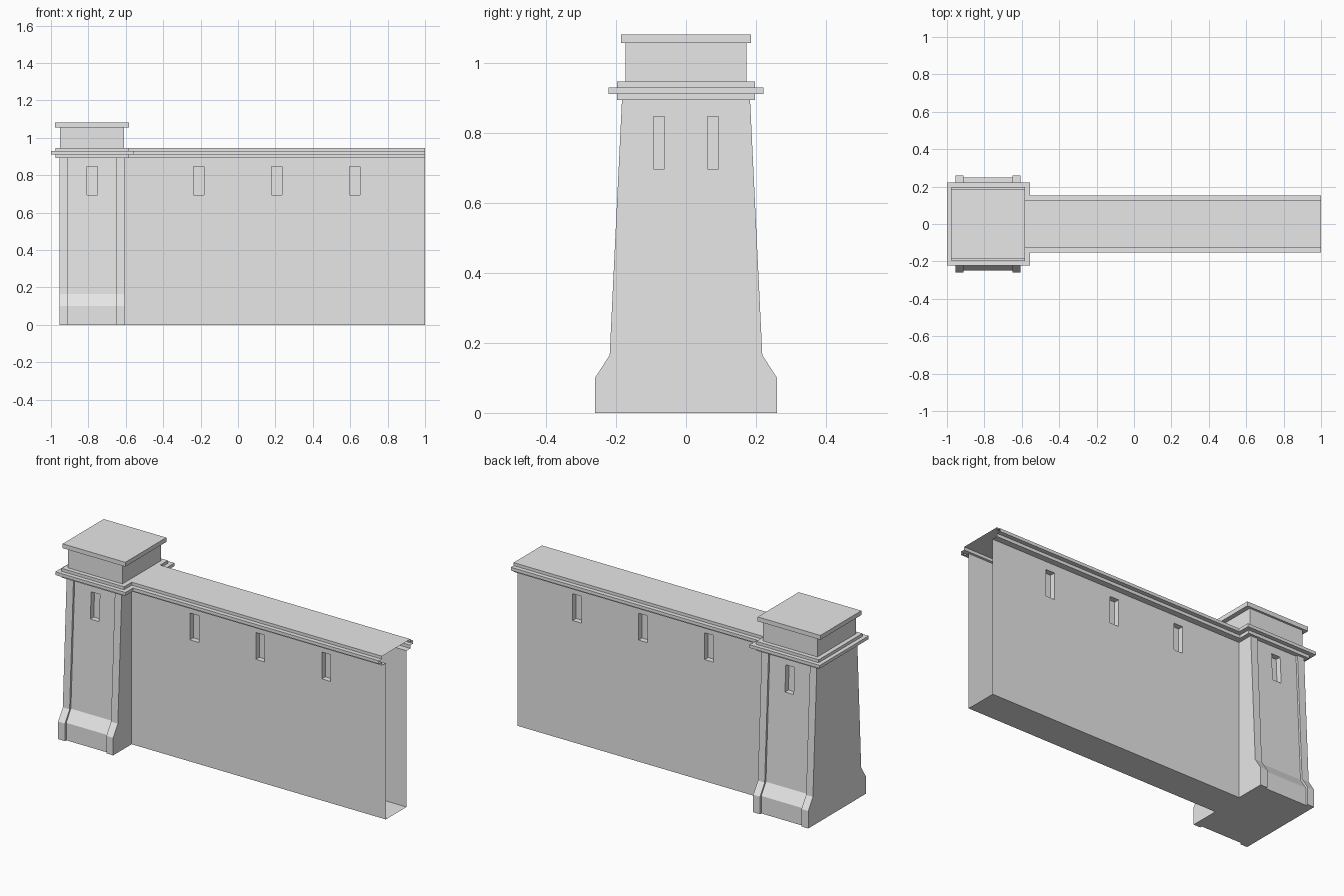
import bpy, bmesh

if "Cube" in bpy.data.objects:
    bpy.data.objects.remove(bpy.data.objects["Cube"])

stone = bpy.data.materials.new("grey_stone")
stone.diffuse_color = (0.8, 0.8, 0.8, 1)
stone.use_nodes = True
stone.node_tree.nodes["Principled BSDF"].inputs["Base Color"].default_value = stone.diffuse_color

WIN_Z = (0.695, 0.848)      # window sill and head
WIN_DEPTH = 0.031
TOP = 0.893                 # underside of the cornice


def finish(name, bm, mirror=False, solid=False):
    bmesh.ops.remove_doubles(bm, verts=bm.verts, dist=1e-5)
    if solid:
        bmesh.ops.recalc_face_normals(bm, faces=bm.faces)
    me = bpy.data.meshes.new(name)
    bm.to_mesh(me)
    bm.free()
    me.materials.append(stone)
    ob = bpy.data.objects.new(name, me)
    bpy.context.collection.objects.link(ob)
    if mirror:
        m = ob.modifiers.new("mirror", 'MIRROR')
        m.use_axis = (False, True, False)
        m.use_mirror_merge = False
    return ob


def quad(bm, pts):
    bm.faces.new([bm.verts.new(p) for p in pts])


def box(name, x0, x1, y, z0, z1):
    """Box symmetric about y = 0."""
    bm = bmesh.new()
    for v in bmesh.ops.create_cube(bm, size=1)["verts"]:
        v.co = ((x0 + x1) / 2 + v.co.x * (x1 - x0), v.co.y * 2 * y,
                (z0 + z1) / 2 + v.co.z * (z1 - z0))
    return finish(name, bm)


def sweep(name, half, x0, x1, closed):
    """Extrude a profile (half given as y, z) along x; closed adds end caps."""
    prof = half + [(-y, z) for y, z in reversed(half)]
    n = len(prof)
    bm = bmesh.new()
    for i in range(n if closed else n - 1):
        a, b = prof[i], prof[(i + 1) % n]
        quad(bm, [(x0, *a), (x0, *b), (x1, *b), (x1, *a)])
    if closed:
        for x in (x0, x1):
            bm.faces.new([bm.verts.new((x, *p)) for p in prof])
    return finish(name, bm, solid=closed)


def facade(name, x0, x1, profile, windows):
    """Front sheet following a (y, z) profile, with recessed windows, mirrored to the back."""
    def y_at(z):
        for (ya, za), (yb, zb) in zip(profile, profile[1:]):
            if z <= zb:
                return -(ya + (yb - ya) * (z - za) / (zb - za))
        return -profile[-1][0]
    xs = sorted([x0, x1] + [x for w in windows for x in w])
    zs = sorted([z for _, z in profile] + list(WIN_Z))
    bm = bmesh.new()
    for a, b in zip(xs, xs[1:]):
        for c, d in zip(zs, zs[1:]):
            front = [(a, y_at(c), c), (b, y_at(c), c), (b, y_at(d), d), (a, y_at(d), d)]
            if (a, b) in windows and (c, d) == WIN_Z:
                back = [(x, y + WIN_DEPTH, z) for x, y, z in front]
                quad(bm, back)
                for i in range(4):
                    j = (i + 1) % 4
                    quad(bm, [front[i], front[j], back[j], back[i]])
            else:
                quad(bm, front)
    return finish(name, bm, mirror=True)


# Tower: corner piers with battered base, recessed centre panels between them
pier = [(0.26, 0), (0.26, 0.1), (0.218, 0.165), (0.183, TOP)]
sweep("tower_pier_left", pier, -0.955, -0.912, True)
sweep("tower_pier_right", pier, -0.65, -0.607, True)
panel = [(y - 0.012, z) for y, z in pier]
facade("tower_panel", -0.912, -0.65, panel, [(-0.807, -0.752)])
sweep("tower_floor", [(-panel[0][0], 0)], -0.912, -0.65, False)

# Tower cornice, upper block and cap
box("tower_cornice_lower", -0.977, -0.582, 0.197, TOP, 0.911)
box("tower_cornice_middle", -1.0, -0.557, 0.221, 0.911, 0.929)
box("tower_cornice_upper", -0.977, -0.582, 0.197, 0.929, 0.946)
box("tower_block", -0.952, -0.609, 0.173, 0.946, 1.056)
box("tower_cap", -0.979, -0.583, 0.185, 1.056, 1.081)

# Wall: hollow, open at its right end
slots = [(x - 0.028, x + 0.028) for x in (-0.211, 0.206, 0.623)]
facade("wall_face", -0.607, 1.0, [(0.093, 0), (0.093, TOP)], slots)
sweep("wall_floor", [(-0.093, 0)], -0.607, 1.0, False)
cornice = [(0.093, TOP), (0.128, TOP), (0.128, 0.911), (0.153, 0.911),
           (0.153, 0.929), (0.128, 0.929), (0.128, 0.946)]
sweep("wall_cornice", cornice, -0.582, 1.0, False)
